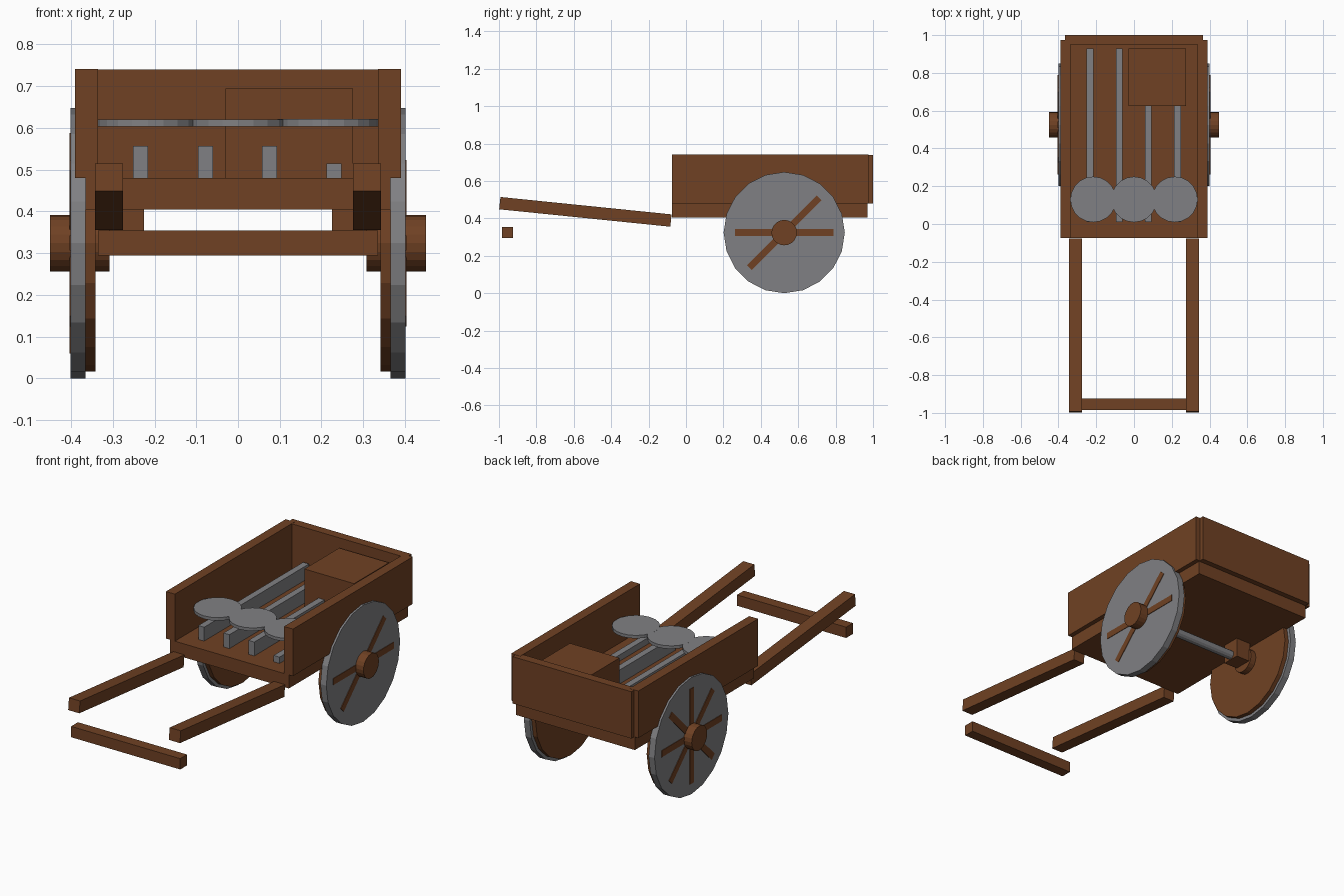
import bpy, math
from mathutils import Matrix, Vector

if "Cube" in bpy.data.objects:
    bpy.data.objects.remove(bpy.data.objects["Cube"])


def material(name, rgb):
    m = bpy.data.materials.new(name)
    m.diffuse_color = (*rgb, 1)
    m.use_nodes = True
    m.node_tree.nodes["Principled BSDF"].inputs["Base Color"].default_value = m.diffuse_color
    return m


WOOD = material("brown wood", (0.16, 0.053, 0.017))
METAL = material("grey metal", (0.216, 0.216, 0.227))


def finish(ob, name, mat):
    ob.name = name
    ob.data.materials.append(mat)
    return ob


def box(name, mat, x, y, z, tilt=0.0):
    """Box from (min, max) ranges, turned about the x axis by tilt."""
    bpy.ops.mesh.primitive_cube_add(size=1)
    ob = bpy.context.object
    size = Vector((x[1] - x[0], y[1] - y[0], z[1] - z[0]))
    mid = Vector((sum(x) / 2, sum(y) / 2, sum(z) / 2))
    ob.data.transform(Matrix.Rotation(tilt, 4, 'X') @ Matrix.Diagonal((*size, 1)))
    ob.location = mid
    return finish(ob, name, mat)


def disc(name, mat, radius, centre, depth, axis='Z', sides=20):
    bpy.ops.mesh.primitive_cylinder_add(vertices=sides, radius=radius, depth=depth)
    ob = bpy.context.object
    if axis == 'X':
        ob.data.transform(Matrix.Rotation(math.pi / 2, 4, 'Y'))
    ob.location = centre
    return finish(ob, name, mat)


def span(s, a, b):
    """Range a..b on side s (+1 right, -1 left)."""
    return tuple(sorted((s * a, s * b)))


# Bed: floor, side boards and tail board
box("bed_floor", WOOD, (-0.365, 0.365), (-0.075, 0.97), (0.405, 0.48))
box("tail_board", WOOD, (-0.365, 0.365), (0.95, 1.0), (0.48, 0.74))
for s, side in ((1, "right"), (-1, "left")):
    box(side + "_board", WOOD, span(s, 0.335, 0.39), (-0.075, 0.975), (0.48, 0.741))

# Pulling shafts, sloping up towards the front, and the cross bar
run, rise = 0.915, 0.093
length = math.hypot(run, rise)
for s, side in ((1, "right"), (-1, "left")):
    box(side + "_shaft", WOOD, span(s, 0.275, 0.343),
        (-0.538 - length / 2, -0.538 + length / 2), (0.402, 0.468),
        -math.atan2(rise, run))
box("cross_bar", WOOD, (-0.335, 0.335), (-0.985, -0.925), (0.295, 0.355))

# Wheels with backing disc, hub, spokes and axle block
AY, AZ = 0.525, 0.324
for s, side in ((1, "right"), (-1, "left")):
    disc(side + "_wheel", METAL, 0.324, (s * 0.383, AY, AZ), 0.036, 'X')
    disc(side + "_wheel_back", WOOD, 0.307, (s * 0.354, AY, AZ), 0.026, 'X')
    disc(side + "_hub", WOOD, 0.068, (s * 0.379, AY, AZ), 0.142, 'X')
    angles = (0, 45) if s > 0 else (0, 45, 90, 135)
    for a in angles:
        box(f"{side}_spoke_{a}", WOOD, span(s, 0.395, 0.404),
            (AY - 0.264, AY + 0.264), (AZ - 0.018, AZ + 0.018), math.radians(a))
    box(side + "_axle_block", WOOD, span(s, 0.225, 0.315),
        (AY - 0.05, AY + 0.05), (0.297, 0.405))
disc("axle", METAL, 0.024, (0, AY, AZ), 0.66, 'X', 12)

# Load: bars on the floor, a chest and three round plates
for i, (x, end, top) in enumerate(((-0.233, 0.93, 0.557), (-0.078, 0.93, 0.557),
                                   (0.075, 0.64, 0.557), (0.23, 0.64, 0.515))):
    box(f"bar_{i}", METAL, (x - 0.018, x + 0.018), (0.01, end), (0.48, top))
box("chest", WOOD, (-0.03, 0.275), (0.625, 0.93), (0.48, 0.695))
for i, x in enumerate((-0.216, 0.0, 0.216)):
    disc(f"round_plate_{i}", METAL, 0.121, (x, 0.13, 0.612 + 0.0003 * i), 0.017)
